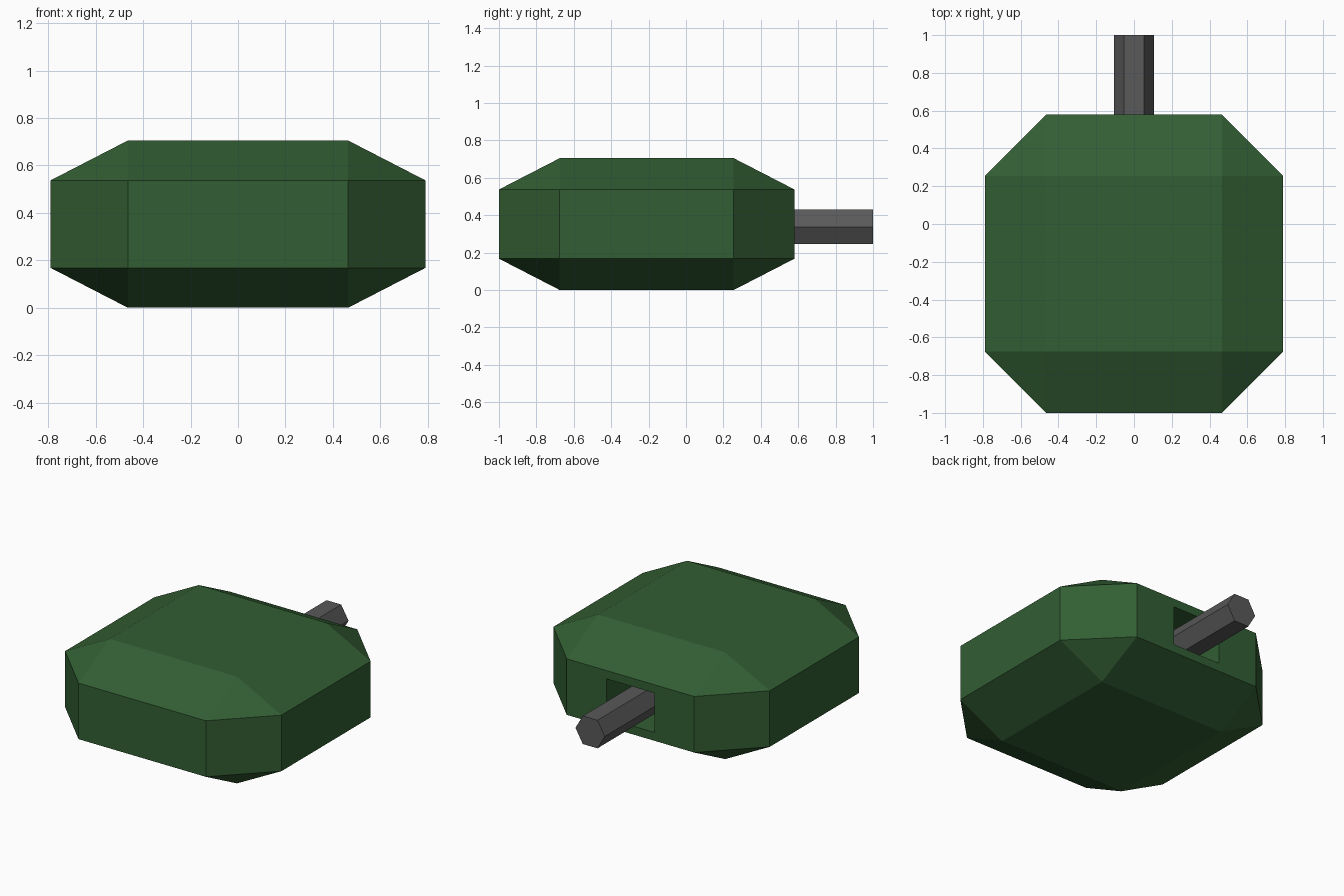
import bpy, bmesh, math
from itertools import product
from mathutils import Matrix, Vector

cube = bpy.data.objects.get("Cube")
if cube:
    bpy.data.objects.remove(cube, do_unlink=True)


def material(name, color):
    mat = bpy.data.materials.new(name)
    mat.use_nodes = True
    mat.diffuse_color = color
    mat.node_tree.nodes["Principled BSDF"].inputs["Base Color"].default_value = color
    return mat


def add_object(name, bm, mat, location):
    bmesh.ops.recalc_face_normals(bm, faces=bm.faces)
    mesh = bpy.data.meshes.new(name)
    bm.to_mesh(mesh)
    bm.free()
    mesh.materials.append(mat)
    obj = bpy.data.objects.new(name, mesh)
    obj.location = location
    bpy.context.collection.objects.link(obj)
    return obj


green = material("dark green", (0.032, 0.112, 0.033, 1))
grey = material("gun grey", (0.1, 0.1, 0.1, 1))

OUTER, FLAT = 0.79, 0.465        # half width, half width of the flat panels
SIDE, HEIGHT = 0.185, 0.3525     # half height of the sides, half total height
BODY_Y = -0.21

# Body: box with wide chamfers on every edge and corner
bm = bmesh.new()
for half in ((OUTER, FLAT, SIDE), (FLAT, OUTER, SIDE), (FLAT, FLAT, HEIGHT)):
    for signs in product((-1, 1), repeat=3):
        bm.verts.new([h * s for h, s in zip(half, signs)])
bmesh.ops.convex_hull(bm, input=bm.verts)
bmesh.ops.dissolve_limit(bm, angle_limit=math.radians(1), verts=bm.verts, edges=bm.edges)

# Rectangular port sunk into the back face
back = max(bm.faces, key=lambda f: f.calc_center_median().y)
bmesh.ops.inset_individual(bm, faces=[back], thickness=0.05)
for v in back.verts:
    v.co.x = math.copysign(0.176, v.co.x)
    v.co.z = math.copysign(0.13, v.co.z)
floor = bmesh.ops.extrude_discrete_faces(bm, faces=[back])["faces"][0]
bmesh.ops.translate(bm, verts=floor.verts, vec=Vector((0, -0.6, 0)))
add_object("turret_body", bm, green, (0, BODY_Y, HEIGHT))

# Hexagonal barrel running out of the port
LENGTH = 1.02
bm = bmesh.new()
bmesh.ops.create_cone(bm, cap_ends=True, segments=6, radius1=0.107, radius2=0.107, depth=LENGTH)
bmesh.ops.rotate(bm, verts=bm.verts, cent=(0, 0, 0), matrix=Matrix.Rotation(math.pi / 2, 3, "X"))
# Turn the hexagon so that a flat side is on top
if max(v.co.z for v in bm.verts) > 0.1:
    bmesh.ops.rotate(bm, verts=bm.verts, cent=(0, 0, 0), matrix=Matrix.Rotation(math.pi / 6, 3, "Y"))
add_object("barrel", bm, grey, (0, 1 - LENGTH / 2, 0.338))
